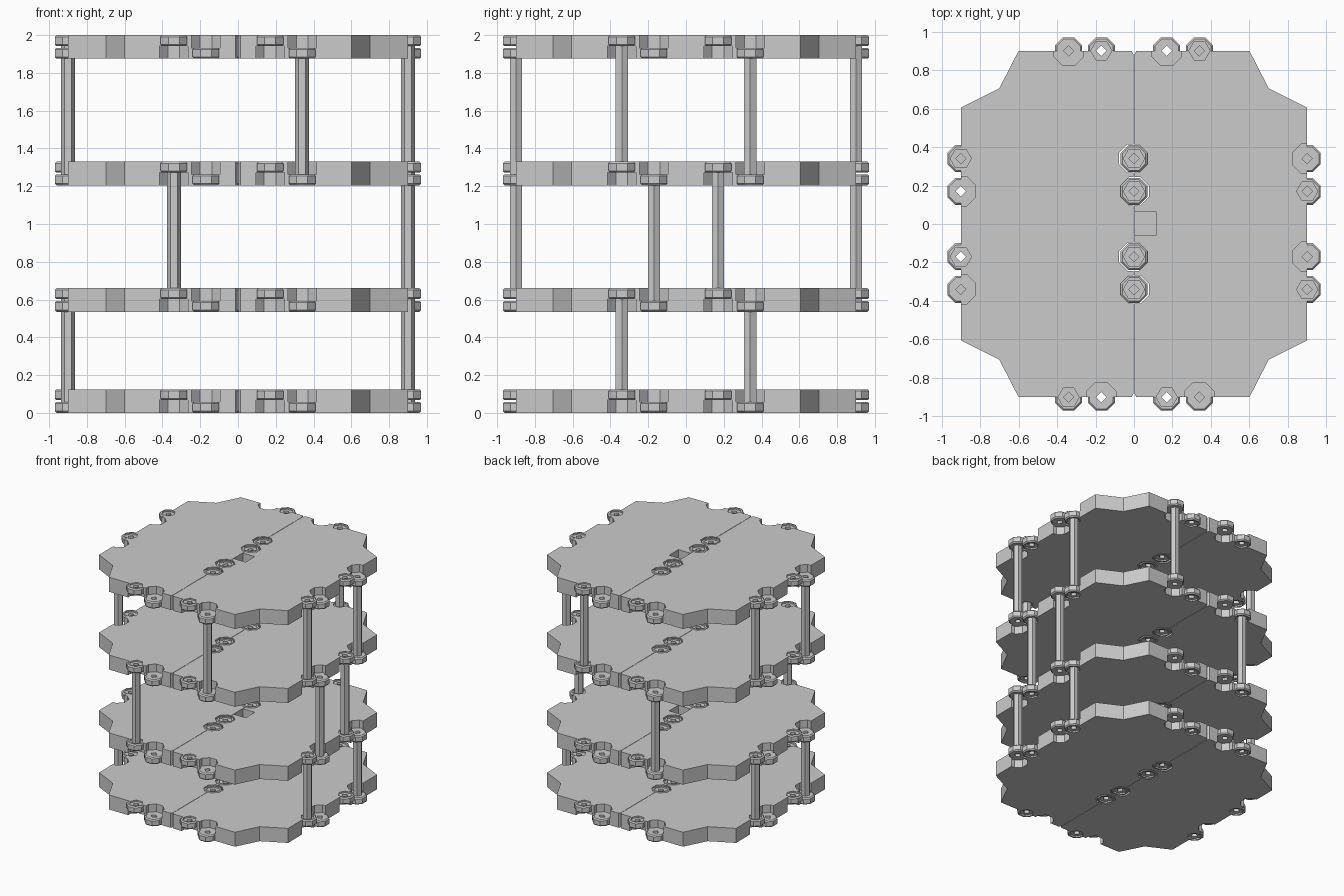
import bpy, bmesh
from math import cos, sin, pi
from mathutils import Matrix, Vector

if "Cube" in bpy.data.objects:
    bpy.data.objects.remove(bpy.data.objects["Cube"])

T = 0.125                       # plate thickness
LUG = 0.058                     # lug height
POCKET = 0.012                  # nut pocket depth
EDGE = 0.9                      # distance of plate edge from centre
FAR, NEAR = 0.34, 0.17          # lug offsets along an edge
LEVELS = (0, 0.535, 1.205, 2 - T)

grey = bpy.data.materials.new("light_grey")
grey.use_nodes = True
colour = (0.6, 0.6, 0.6, 1)
grey.diffuse_color = colour
grey.node_tree.nodes["Principled BSDF"].inputs["Base Color"].default_value = colour


def ngon(n, r, x=0, y=0, turn=0.0):
    return [(x + r * cos(turn + 2 * pi * i / n), y + r * sin(turn + 2 * pi * i / n))
            for i in range(n)]


def octagon(apothem, x=0, y=0):
    return ngon(8, apothem / cos(pi / 8), x, y, pi / 8)


def prism(bm, points, z0, z1):
    base = bm.faces.new([bm.verts.new((x, y, z0)) for x, y in points])
    top = bmesh.ops.extrude_face_region(bm, geom=[base])["geom"]
    verts = [v for v in top if isinstance(v, bmesh.types.BMVert)]
    bmesh.ops.translate(bm, vec=(0, 0, z1 - z0), verts=verts)


def finish(bm, name):
    bmesh.ops.recalc_face_normals(bm, faces=bm.faces)
    mesh = bpy.data.meshes.new(name)
    bm.to_mesh(mesh)
    bm.free()
    return mesh


def place(mesh, name, loc=(0, 0, 0), flip=False):
    obj = bpy.data.objects.new(name, mesh)
    obj.location = loc
    if flip:
        obj.rotation_euler.x = pi
    bpy.context.collection.objects.link(obj)
    return obj


def carve(mesh, cut_mesh):
    """Return mesh with cut_mesh removed from it."""
    body, cutter = place(mesh, "blank"), place(cut_mesh, "cutter")
    cutter.hide_render = True
    mod = body.modifiers.new("cut", "BOOLEAN")
    mod.operation, mod.solver, mod.object = "DIFFERENCE", "EXACT", cutter
    mod.use_self = True
    dg = bpy.context.evaluated_depsgraph_get()
    result = bpy.data.meshes.new_from_object(body.evaluated_get(dg))
    bpy.data.objects.remove(body)
    bpy.data.objects.remove(cutter)
    result.materials.clear()
    result.materials.append(grey)
    return result


def chamfered_octagon(height, name):
    bm = bmesh.new()
    prism(bm, octagon(0.07), 0, height)
    rims = [e for e in bm.edges if abs(e.verts[0].co.z - e.verts[1].co.z) < 0.001]
    bmesh.ops.bevel(bm, geom=rims, offset=0.009, segments=1, affect="EDGES")
    return finish(bm, name)


# Lug positions: upper and lower lugs alternate around all four edges
lugs = []
for k in range(4):
    turn = Matrix.Rotation(k * pi / 2, 2)
    for off, upper in ((-FAR, True), (-NEAR, False), (NEAR, True), (FAR, False)):
        x, y = turn @ Vector((off, -EDGE))
        lugs.append((x, y, upper))
centre_lugs = [(FAR, -1), (NEAR, 1), (-NEAR, -1), (-FAR, 1)]


# Half plate: notched outline, lug clearances, nut pockets
def half_plate(side, recess):
    outline = [(0.0015, -0.88), (0.012, -EDGE), (0.6, -EDGE), (0.7, -0.705), (EDGE, -0.605)]
    outline += [(x, -y) for x, y in reversed(outline)]
    bm = bmesh.new()
    prism(bm, [(side * x, y) for x, y in outline], 0, T)
    cut = bmesh.new()
    for x, y, upper in lugs:
        if x * side < 0:
            continue
        if upper:
            prism(cut, octagon(0.076, x, y), -0.01, T - LUG)
            prism(cut, ngon(6, 0.055, x, y), T - POCKET, T + 0.01)
        else:
            prism(cut, octagon(0.076, x, y), LUG, T + 0.01)
            prism(cut, ngon(6, 0.055, x, y), -0.01, POCKET)
        prism(cut, ngon(4, 0.027, x, y), -0.02, T + 0.02)
    for y, s in centre_lugs:
        prism(cut, octagon(0.073, s * 0.004, y), -0.01, T + 0.01)
    if recess:
        prism(cut, [(-0.02, -0.06), (0.115, -0.06), (0.115, 0.065), (-0.02, 0.065)],
              T - 0.09, T + 0.01)
    return carve(finish(bm, "half_plate"), finish(cut, "cut"))


# Edge lug: chamfered octagon with a nut pocket and square hole
cut = bmesh.new()
prism(cut, ngon(6, 0.055), LUG - POCKET, LUG + 0.01)
prism(cut, ngon(4, 0.027), -0.02, LUG + 0.02)
lug_mesh = carve(chamfered_octagon(LUG, "lug"), finish(cut, "cut"))

# Seam connector: full height, pockets and blind holes on both faces
cut = bmesh.new()
for pocket, hole in (((-0.01, POCKET), (-0.02, 0.04)),
                     ((T - POCKET, T + 0.01), (T - 0.04, T + 0.02))):
    prism(cut, ngon(6, 0.055), *pocket)
    prism(cut, ngon(4, 0.027), *hole)
connector_mesh = carve(chamfered_octagon(T, "connector"), finish(cut, "cut"))

# Four decks
left_mesh = half_plate(-1, False)
right_meshes = [half_plate(1, False), half_plate(1, True)]
for i, z in enumerate(LEVELS):
    place(left_mesh, f"deck_{i + 1}_right_half", (0, 0, z))
    place(right_meshes[i % 2], f"deck_{i + 1}_left_half", (0, 0, z))
    for x, y, upper in lugs:
        if upper:
            place(lug_mesh, f"deck_{i + 1}_upper_lug", (x, y, z + T - LUG))
        else:
            place(lug_mesh, f"deck_{i + 1}_lower_lug", (x, y, z + LUG), flip=True)
    for y, s in centre_lugs:
        place(connector_mesh, f"deck_{i + 1}_seam_connector", (0, y, z))

# Hexagonal posts between the decks, seated on their lugs
sides = [(a * EDGE, b * FAR) for a in (-1, 1) for b in (-1, 1)]
layers = [
    sides,
    [(-FAR, -EDGE), (-FAR, EDGE), (EDGE, -NEAR), (EDGE, NEAR)],
    sides + [(FAR, -EDGE), (FAR, EDGE)],
]
for i, spots in enumerate(layers):
    for px, py in spots:
        upper = next(u for x, y, u in lugs if abs(x - px) + abs(y - py) < 0.01)
        z0 = LEVELS[i] + (T - POCKET if upper else LUG)
        z1 = LEVELS[i + 1] + (T - LUG if upper else POCKET)
        bm = bmesh.new()
        prism(bm, ngon(6, 0.037), 0, z1 - z0)
        mesh = finish(bm, "post")
        mesh.materials.append(grey)
        place(mesh, f"layer_{i + 1}_post", (px, py, z0))
